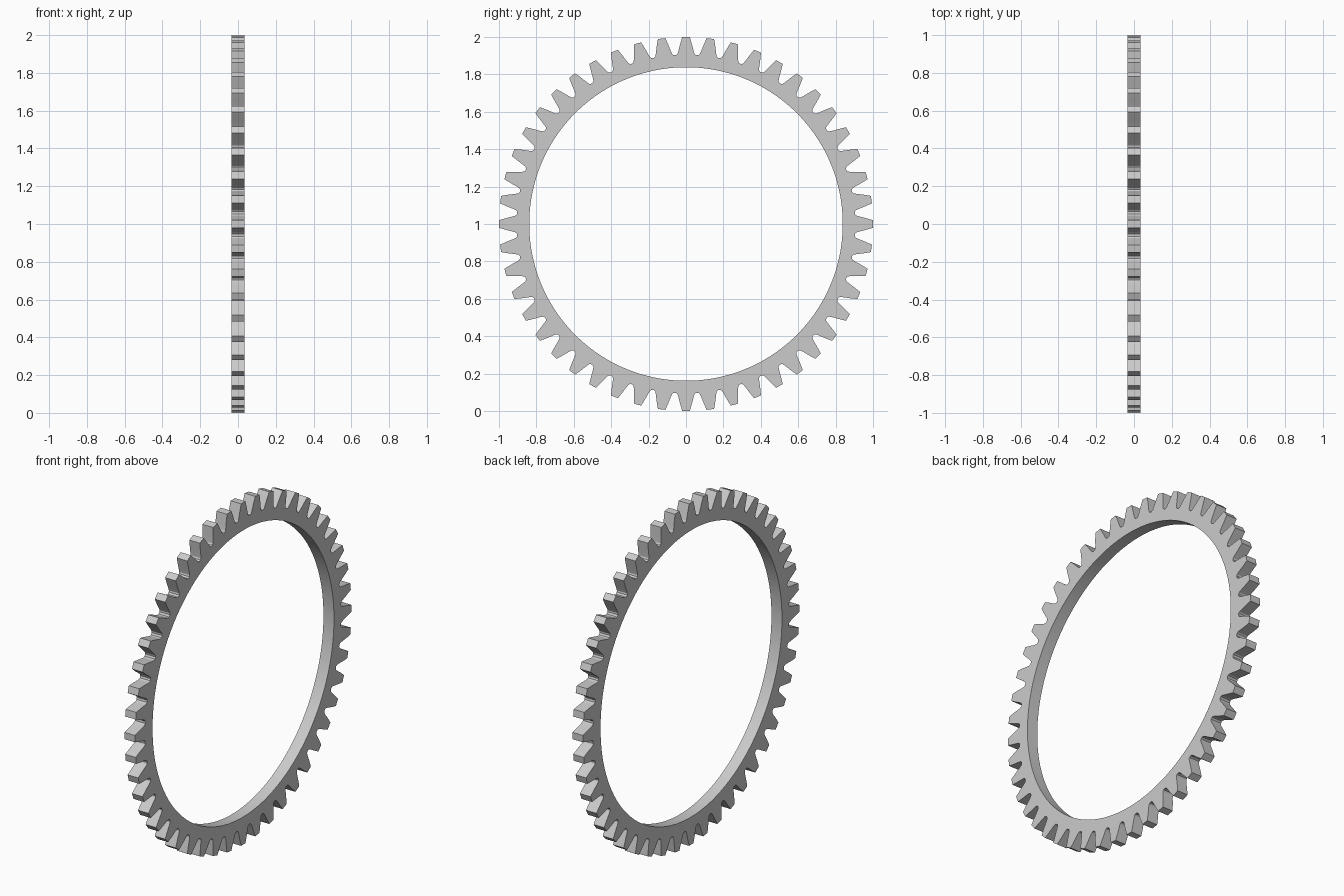
import bpy
import bmesh
from math import sin, cos, pi, radians

if "Cube" in bpy.data.objects:
    bpy.data.objects.remove(bpy.data.objects["Cube"], do_unlink=True)

TEETH = 48
BORE = 0.838
HALF_WIDTH = 0.034

# One flank from tip to root: (half width across the tooth, radius)
flank = [(0.020, 1.0), (0.032, 0.96), (0.041, 0.925), (0.046, 0.911), (0.053, 0.905)]
tooth = [(-w / r, r) for w, r in reversed(flank)] + [(w / r, r) for w, r in flank]

# Steel material
steel = bpy.data.materials.new("steel_grey")
steel.use_nodes = True
colour = (0.6, 0.6, 0.6, 1)
steel.diffuse_color = colour
steel.node_tree.nodes["Principled BSDF"].inputs["Base Color"].default_value = colour

# Repeat the tooth outline around the ring
outline = [(2 * pi * i / TEETH + a, r) for i in range(TEETH) for a, r in tooth]

bm = bmesh.new()


def loop(x, points):
    return [bm.verts.new((x, r * sin(a), 1 + r * cos(a))) for a, r in points]


bore = [(a, BORE) for a, r in outline]
loops = [loop(-HALF_WIDTH, outline), loop(HALF_WIDTH, outline),
         loop(HALF_WIDTH, bore), loop(-HALF_WIDTH, bore)]

# Bridge toothed rim, side faces and bore
for k in range(4):
    a, b = loops[k], loops[(k + 1) % 4]
    for i in range(len(a)):
        j = (i + 1) % len(a)
        bm.faces.new((a[i], a[j], b[j], b[i]))
bmesh.ops.recalc_face_normals(bm, faces=bm.faces[:])

mesh = bpy.data.meshes.new("gear_ring")
bm.to_mesh(mesh)
bm.free()
mesh.materials.append(steel)
gear = bpy.data.objects.new("gear_ring", mesh)
bpy.context.collection.objects.link(gear)

# Smooth bore, crisp tooth edges
bpy.context.view_layer.objects.active = gear
gear.select_set(True)
bpy.ops.object.shade_smooth_by_angle(angle=radians(12))
